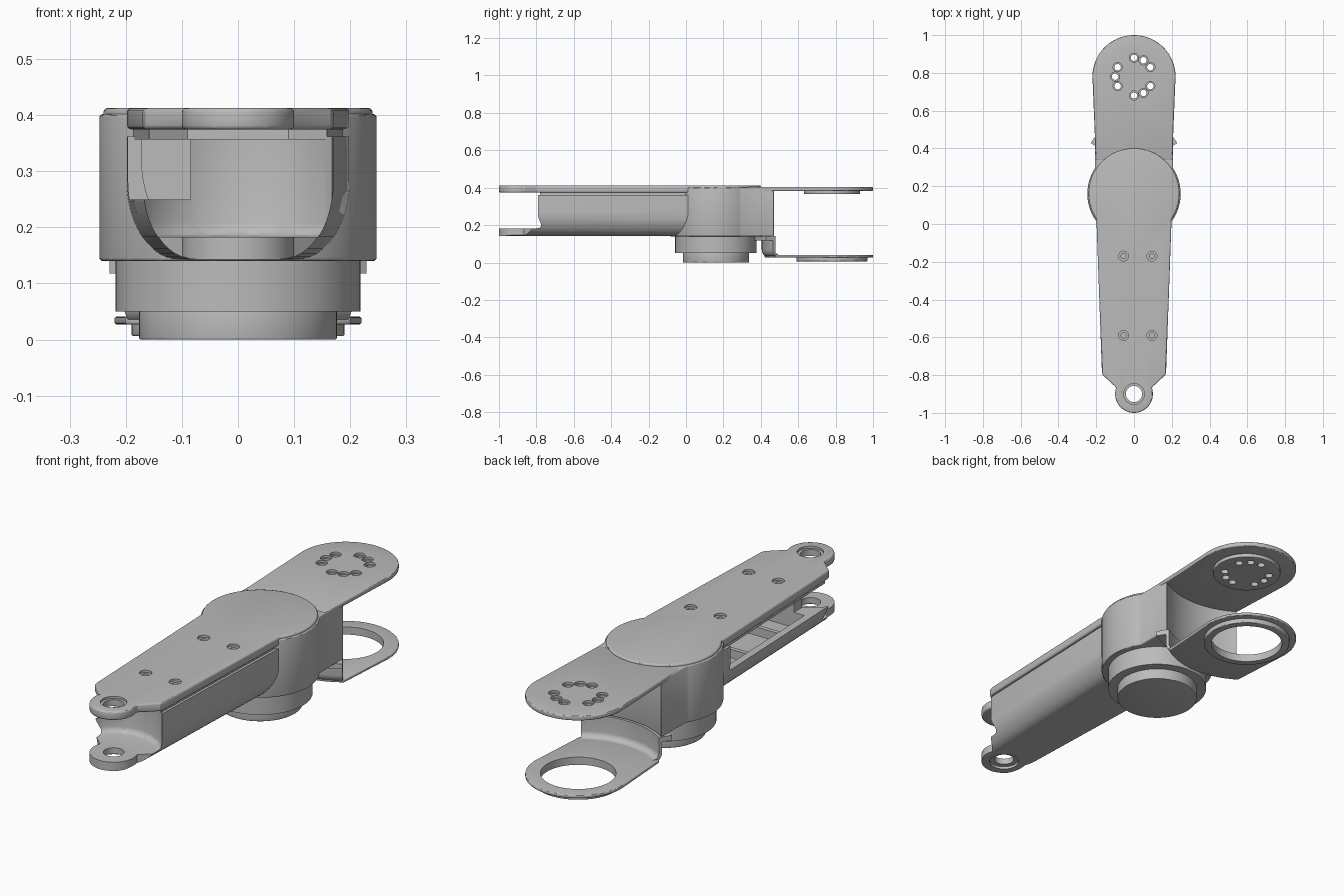
import bpy, bmesh, math
from math import sin, cos, radians

default = bpy.data.objects.get("Cube")
if default:
    bpy.data.objects.remove(default, do_unlink=True)

grey = bpy.data.materials.new("machined_grey")
grey.use_nodes = True
COLOR = (0.5, 0.5, 0.5, 1)
grey.diffuse_color = COLOR
grey.node_tree.nodes["Principled BSDF"].inputs["Base Color"].default_value = COLOR

HUB_Y, LUG_Y, JOINT_Y = 0.16, -0.9, 0.78
parts = []


def arc(cy, r, a0, a1, n=40):
    """Points on an arc centred on x = 0."""
    angles = [radians(a0 + (a1 - a0) * i / n) for i in range(n + 1)]
    return [(r * cos(a), cy + r * sin(a)) for a in angles]


def mesh_object(name, bm, bevel=0):
    bmesh.ops.recalc_face_normals(bm, faces=bm.faces)
    me = bpy.data.meshes.new(name)
    bm.to_mesh(me)
    bm.free()
    ob = bpy.data.objects.new(name, me)
    bpy.context.collection.objects.link(ob)
    me.materials.append(grey)
    parts.append(ob)
    if bevel:
        mod = ob.modifiers.new("edge", 'BEVEL')
        mod.width, mod.segments = bevel, 3
        mod.limit_method, mod.angle_limit = 'ANGLE', radians(50)
        apply(ob, mod)
    return ob


def apply(ob, mod):
    with bpy.context.temp_override(object=ob, active_object=ob):
        bpy.ops.object.modifier_apply(modifier=mod.name)


def loft(name, rings, bevel=0):
    bm = bmesh.new()
    loops = [[bm.verts.new(p) for p in ring] for ring in rings]
    for a, b in zip(loops, loops[1:]):
        for i in range(len(a)):
            j = (i + 1) % len(a)
            bm.faces.new((a[i], a[j], b[j], b[i]))
    bm.faces.new(loops[0])
    bm.faces.new(loops[-1])
    return mesh_object(name, bm, bevel)


def slab(name, outline, z0, z1, bevel=0):
    return loft(name, [[(x, y, z) for x, y in outline] for z in (z0, z1)], bevel)


def disc(name, y, r, z0, z1, x=0, bevel=0, n=80):
    pts = [(x + px, py) for px, py in arc(y, r, 0, 360 - 360 / n, n - 1)]
    return slab(name, pts, z0, z1, bevel)


def box(name, x0, x1, y0, y1, z0, z1):
    return slab(name, [(x0, y0), (x1, y0), (x1, y1), (x0, y1)], z0, z1)


def combine(ob, *tools, op='DIFFERENCE'):
    for tool in tools:
        mod = ob.modifiers.new("cut", 'BOOLEAN')
        mod.operation, mod.object, mod.solver = op, tool, 'EXACT'
        apply(ob, mod)
        parts.remove(tool)
        bpy.data.objects.remove(tool, do_unlink=True)


def hole(ob, x, y, r, sink, z0, z1):
    """Through hole with a shallow counterbore on the upper face."""
    combine(ob, disc("drill", y, r, z0 - 0.02, z1 + 0.02, x, n=32),
            disc("sink", y, sink, z1 - 0.01, z1 + 0.02, x, n=32))


def half_width(y):
    return 0.17 + (y + 0.8) * 0.035


# Outline shared by the arm cover and the arm trough: small lug, then tapered body
def arm_outline(back):
    side = half_width(0)
    lug = arc(LUG_Y, 0.1, 160, 380)
    return lug + [(0.165, -0.8), (0.17, -0.78), (side, 0)] + back + [(-side, 0), (-0.17, -0.78), (-0.165, -0.8)]


# Arm cover with round hub cap
cover = slab("arm_cover", arm_outline(arc(HUB_Y, 0.24, -35, 215, 80)), 0.374, 0.413, 0.008)
for x in (-0.055, 0.095):
    for y in (-0.17, -0.59):
        hole(cover, x, y, 0.014, 0.026, 0.374, 0.413)
hole(cover, 0, LUG_Y, 0.043, 0.055, 0.374, 0.413)
w0, w1 = half_width(-0.78) - 0.012, half_width(0) - 0.012
slab("cover_lip", [(-w0, -0.78), (-0.09, -0.73), (0.09, -0.73), (w0, -0.78), (w1, 0), (-w1, 0)], 0.357, 0.376)


# Arm trough: rounded U section, lug end and open left-hand wall
def u_section(y, inset, floor, top):
    w = half_width(y) - inset
    curve = [radians(90 * i / 12) for i in range(13)]
    right = [(w - 0.09 + 0.09 * sin(a), floor + 0.14 * (1 - cos(a))) for a in curve]
    pts = right + [(w, top), (-w, top)] + [(-x, z) for x, z in reversed(right)]
    return [(x, y, z) for x, z in pts]


trough = loft("arm_trough", [u_section(y, 0, 0.143, 0.362) for y in (-1.05, 0.08)])
combine(trough, slab("trim", arm_outline([(0.19, 0.09), (-0.19, 0.09)]), 0.1, 0.5), op='INTERSECT')
combine(trough,
        disc("lug_clearance", LUG_Y, 0.2, 0.183, 0.5, bevel=0.025),
        loft("cavity", [u_section(y, 0.025, 0.18, 0.4) for y in (-0.66, 0.0)]),
        box("side_window", -0.4, -0.085, -0.9, -0.04, 0.25, 0.5),
        disc("pin_hole", LUG_Y, 0.043, 0.1, 0.25),
        disc("pin_recess", LUG_Y, 0.065, 0.1, 0.155))
for i, y in enumerate((-0.48, -0.24)):
    box(f"trough_rib_{i + 1}", -0.15, 0.16, y - 0.01, y + 0.01, 0.2, 0.24)

# Hub housing: round front, flat cheeks, concave back facing the next joint
hub_outline = arc(HUB_Y, 0.247, 147, 393, 80) + arc(JOINT_Y, 0.37, -56.5, -123.5)
hub = slab("hub_housing", hub_outline, 0.14, 0.402, 0.01)
combine(hub, loft("cavity", [u_section(y, 0.025, 0.18, 0.372) for y in (-0.2, 0.0)]))
disc("hub_collar", HUB_Y, 0.218, 0.05, 0.145)
disc("hub_base", HUB_Y, 0.176, 0.0, 0.06, bevel=0.003)

# Upper joint plate
tongue = arc(JOINT_Y, 0.22, -5, 185, 60)
upper = slab("upper_joint_plate", tongue + [(-0.202, 0.34), (0.202, 0.34)], 0.383, 0.404, 0.005)
boss = disc("upper_joint_boss", JOINT_Y, 0.15, 0.366, 0.386, bevel=0.003)
for a in (30, 60, 90, 150, 180, 210, 270, 300, 330):
    x, y = 0.1 * cos(radians(a)), JOINT_Y + 0.1 * sin(radians(a))
    hole(upper, x, y, 0.017, 0.024, 0.383, 0.404)
    combine(boss, disc("drill", y, 0.017, 0.3, 0.5, x, n=32))

# Lower joint ring plate
front_edge = arc(JOINT_Y, 0.36, -124, -56)
lower = slab("lower_joint_plate", tongue + front_edge, 0.027, 0.041, 0.004)
ring = disc("lower_joint_ring", JOINT_Y, 0.19, 0.006, 0.03, bevel=0.004)
for ob in (lower, ring):
    combine(ob, disc("bore", JOINT_Y, 0.157, -0.1, 0.2))

# Curved riser joining the ring plate to the hub
curve = [radians(90 * i / 6) for i in range(7)]
outer = [(0.335 + 0.04 * sin(a), 0.067 - 0.04 * cos(a)) for a in curve]
inner = [(0.335 + 0.026 * sin(a), 0.067 - 0.026 * cos(a)) for a in reversed(curve)]
profile = outer + [(0.375, 0.118), (0.42, 0.118), (0.42, 0.141), (0.361, 0.141)] + inner
rings = []
for i in range(33):
    a = radians(-123 + 66 * i / 32)
    rings.append([(r * cos(a), JOINT_Y + r * sin(a), z) for r, z in profile])
loft("lower_joint_riser", rings)

# Smooth the curved surfaces, keep machined edges sharp
bpy.ops.object.select_all(action='DESELECT')
for ob in parts:
    ob.select_set(True)
bpy.context.view_layer.objects.active = parts[0]
bpy.ops.object.shade_smooth_by_angle(angle=radians(30))
